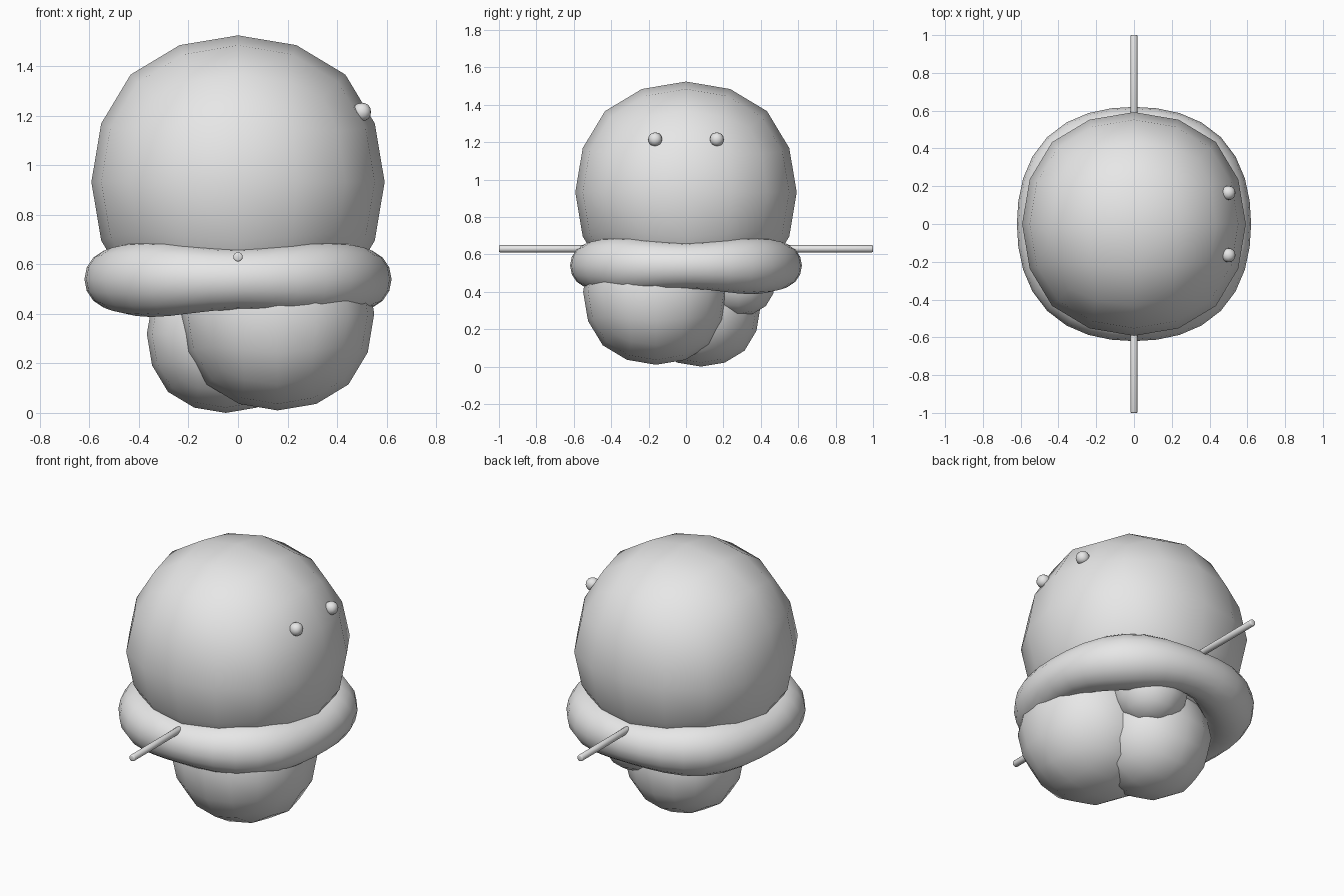
import bpy
import bmesh
from math import sin, cos, pi
from mathutils import Matrix, Vector

default = bpy.data.objects.get("Cube")
if default:
    bpy.data.objects.remove(default, do_unlink=True)

# One neutral grey for everything
GREY = (0.8, 0.8, 0.8, 1)
grey = bpy.data.materials.new("plain_grey")
grey.use_nodes = True
grey.diffuse_color = GREY
grey.node_tree.nodes["Principled BSDF"].inputs["Base Color"].default_value = GREY


def make_object(name, bm, location=(0, 0, 0)):
    bmesh.ops.recalc_face_normals(bm, faces=bm.faces)
    for face in bm.faces:
        face.smooth = True
    mesh = bpy.data.meshes.new(name)
    bm.to_mesh(mesh)
    bm.free()
    mesh.materials.append(grey)
    obj = bpy.data.objects.new(name, mesh)
    obj.location = location
    bpy.context.collection.objects.link(obj)
    return obj


def ball(name, location, radius):
    """Rounded cube: a box smoothed by two levels of subdivision."""
    bm = bmesh.new()
    bmesh.ops.create_cube(bm, size=2 * radius / 0.8785)
    obj = make_object(name, bm, location)
    subdivision = obj.modifiers.new("rounding", "SUBSURF")
    subdivision.levels = subdivision.render_levels = 2
    subdivision.use_limit_surface = False
    return obj


def brim_ring(name, height, radius, around=32, section=16):
    """Closed tube that is thicker on its four diagonals."""
    bm = bmesh.new()
    loops = []
    for i in range(around):
        a = 2 * pi * i / around
        tube = 0.138 - 0.015 * cos(4 * a)
        loop = []
        for j in range(section):
            b = 2 * pi * j / section
            r = radius + tube * cos(b)
            loop.append(bm.verts.new((r * cos(a), r * sin(a), tube * sin(b))))
        loops.append(loop)
    for i in range(around):
        here, following = loops[i], loops[(i + 1) % around]
        for j in range(section):
            k = (j + 1) % section
            bm.faces.new((here[j], following[j], following[k], here[k]))
    return make_object(name, bm, (0, 0, height))


def rod(name, side):
    """Thin round rod lying along y with softened ends."""
    bm = bmesh.new()
    bmesh.ops.create_cone(bm, cap_ends=True, segments=16, radius1=0.019,
                          radius2=0.019, depth=0.5,
                          matrix=Matrix.Rotation(pi / 2, 4, "X"))
    rims = [e for e in bm.edges if abs((e.verts[0].co - e.verts[1].co).y) < 0.01]
    bmesh.ops.bevel(bm, geom=rims, offset=0.006, segments=2, affect="EDGES",
                    profile=0.5)
    return make_object(name, bm, (0, side * 0.75, 0.63))


# Head and the three lobes beneath it
ball("head", (0, 0, 0.932), 0.592)
ball("large_lower_lobe", (0.16, -0.16, 0.4), 0.39)
ball("medium_lower_lobe", (-0.05, 0.08, 0.318), 0.318)
ball("small_lower_lobe", (0.12, 0.28, 0.47), 0.2)

# Ring around the base of the head
brim_ring("brim", 0.54, 0.497)

# Paired eyes and side rods
for label, side in (("left", 1), ("right", -1)):
    ball(label + "_eye", (0.5, side * 0.165, 1.215), 0.037)
    rod(label + "_rod", side)
